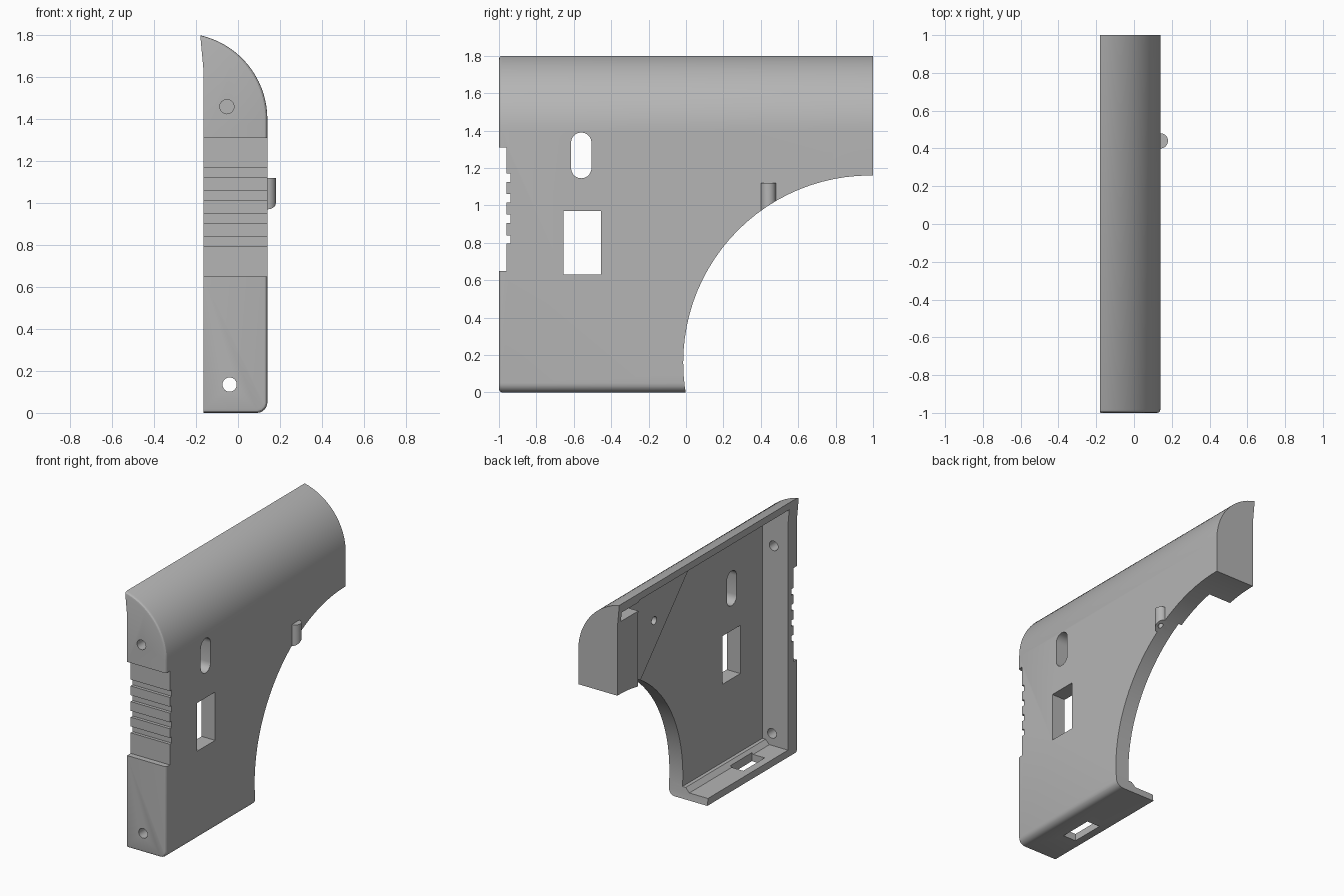
import bpy, bmesh, math
from mathutils import Matrix, Vector

cube = bpy.data.objects.get("Cube")
if cube:
    bpy.data.objects.remove(cube, do_unlink=True)

grey = bpy.data.materials.new("plain grey")
grey.use_nodes = True
colour = (0.46, 0.46, 0.46, 1)
grey.diffuse_color = colour
grey.node_tree.nodes["Principled BSDF"].inputs["Base Color"].default_value = colour


def finish(bm, name):
    bmesh.ops.recalc_face_normals(bm, faces=bm.faces[:])
    mesh = bpy.data.meshes.new(name)
    bm.to_mesh(mesh)
    bm.free()
    mesh.materials.append(grey)
    obj = bpy.data.objects.new(name, mesh)
    bpy.context.collection.objects.link(obj)
    return obj


def prism(points, axis, start, end):
    """Extrude a 2D profile along x (points are y, z), or y (points are x, z)."""
    bm = bmesh.new()
    place = (lambda a, b: (start, a, b)) if axis == "x" else (lambda a, b: (a, start, b))
    face = bm.faces.new([bm.verts.new(place(a, b)) for a, b in points])
    out = bmesh.ops.extrude_face_region(bm, geom=[face])
    step = Vector((end - start, 0, 0)) if axis == "x" else Vector((0, end - start, 0))
    bmesh.ops.translate(bm, vec=step, verts=[v for v in out["geom"] if isinstance(v, bmesh.types.BMVert)])
    return bm


def box(x0, x1, y0, y1, z0, z1):
    return prism([(y0, z0), (y1, z0), (y1, z1), (y0, z1)], "x", x0, x1)


def rod(radius, length, centre, axis="z", sides=32):
    bm = bmesh.new()
    turn = {"x": Matrix.Rotation(math.pi / 2, 4, "Y"),
            "y": Matrix.Rotation(math.pi / 2, 4, "X"), "z": Matrix()}[axis]
    bmesh.ops.create_cone(bm, cap_ends=True, segments=sides, radius1=radius, radius2=radius,
                          depth=length, matrix=Matrix.Translation(centre) @ turn)
    return bm


def arc(cx, cz, r, a0, a1, n):
    return [(cx + r * math.cos(a0 + (a1 - a0) * i / n),
             cz + r * math.sin(a0 + (a1 - a0) * i / n)) for i in range(n + 1)]


def combine(body, bm, operation="DIFFERENCE"):
    tool = finish(bm, "helper")
    tool.hide_render = True
    mod = body.modifiers.new("combine", "BOOLEAN")
    mod.operation, mod.solver, mod.object = operation, "EXACT", tool
    with bpy.context.temp_override(object=body, active_object=body, selected_objects=[body]):
        bpy.ops.object.modifier_apply(modifier=mod.name)
    bpy.data.objects.remove(tool, do_unlink=True)


# Outer block: flat side, rounded lower edge and curved top ending in a lip
RIM, SIDE = -0.165, 0.14
CX, CZ, R = -0.27, 1.40, 0.41
tip = math.acos((-0.18 - CX) / R)
profile = [(RIM, 0)]
profile += arc(SIDE - 0.05, 0.05, 0.05, -math.pi / 2, 0, 6)
profile += arc(CX, CZ, R, 0, tip, 18)
profile += [(RIM, 1.64)]
bm = prism(profile, "y", -1, 1)
front_edges = [e for e in bm.edges
               if all(v.co.y < -0.99 for v in e.verts)
               and not all(v.co.x < RIM + 0.001 for v in e.verts)]
bmesh.ops.bevel(bm, geom=front_edges, offset=0.018, segments=3, profile=0.5, affect="EDGES")
body = finish(bm, "half_shell")

# Side nub, trimmed by the same arc as the shell
combine(body, rod(0.04, 0.24, (SIDE, 0.44, 1.0)), "UNION")

# Hollow interior with a curved roof, leaving a thicker corner behind a diagonal step
inner = R - 0.05
FLOOR, RAISED = 0.035, 0.01
first = math.acos((RAISED - CX) / inner)
cavity = [(-0.4, 0.05), (RAISED - 0.03, 0.05), (RAISED, 0.08)]
cavity += arc(CX, CZ, inner, first, math.acos((-0.2 - CX) / inner), 10)
cavity += [(-0.4, 1.753)]
combine(body, prism(cavity, "y", -0.9, 0.77))
step = [(-0.9, 0.08), (0.5, 0.08), (0.5, 1.02), (-0.04, 1.60), (-0.9, 1.60)]
combine(body, prism(step, "x", -0.06, FLOOR))

# Large circular cut-out
combine(body, rod(1.0, 1.0, (0, 0.985, 0.16), "x", 96))

# Side openings: rectangular window and rounded slot
combine(body, box(-0.05, 0.3, -0.655, -0.455, 0.63, 0.97))
slot = [(y - 0.56, z) for y, z in arc(0, 1.335, 0.055, 0, math.pi, 10)]
slot += [(y - 0.56, z) for y, z in arc(0, 1.20, 0.055, math.pi, 2 * math.pi, 10)]
combine(body, prism(slot, "x", -0.05, 0.3))

# Bottom opening
combine(body, box(-0.11, -0.01, -0.72, -0.48, -0.1, 0.07))

# Front grip: shallow recess with four grooves
combine(body, box(-0.4, 0.3, -1.1, -0.96, 0.65, 1.31))
for i in range(4):
    z = 0.795 + 0.11 * i
    combine(body, box(-0.4, 0.3, -1.1, -0.938, z, z + 0.045))

# Screw holes in the front wall
for x, z in ((-0.053, 1.46), (-0.04, 0.135)):
    combine(body, rod(0.034, 0.3, (x, -0.97, z), "y"))

# Pocket in the rear rim, blind hole in the thick corner, bore in the nub
combine(body, box(-0.4, -0.07, 0.75, 0.965, 1.67, 1.735))
combine(body, rod(0.028, 0.12, (0.02, 0.34, 1.39), "x", 24))
combine(body, rod(0.016, 0.3, (0.145, 0.44, 0.93), "z", 16))

bpy.ops.object.select_all(action="DESELECT")
body.select_set(True)
bpy.context.view_layer.objects.active = body
bpy.ops.object.shade_smooth_by_angle(angle=math.radians(25))
